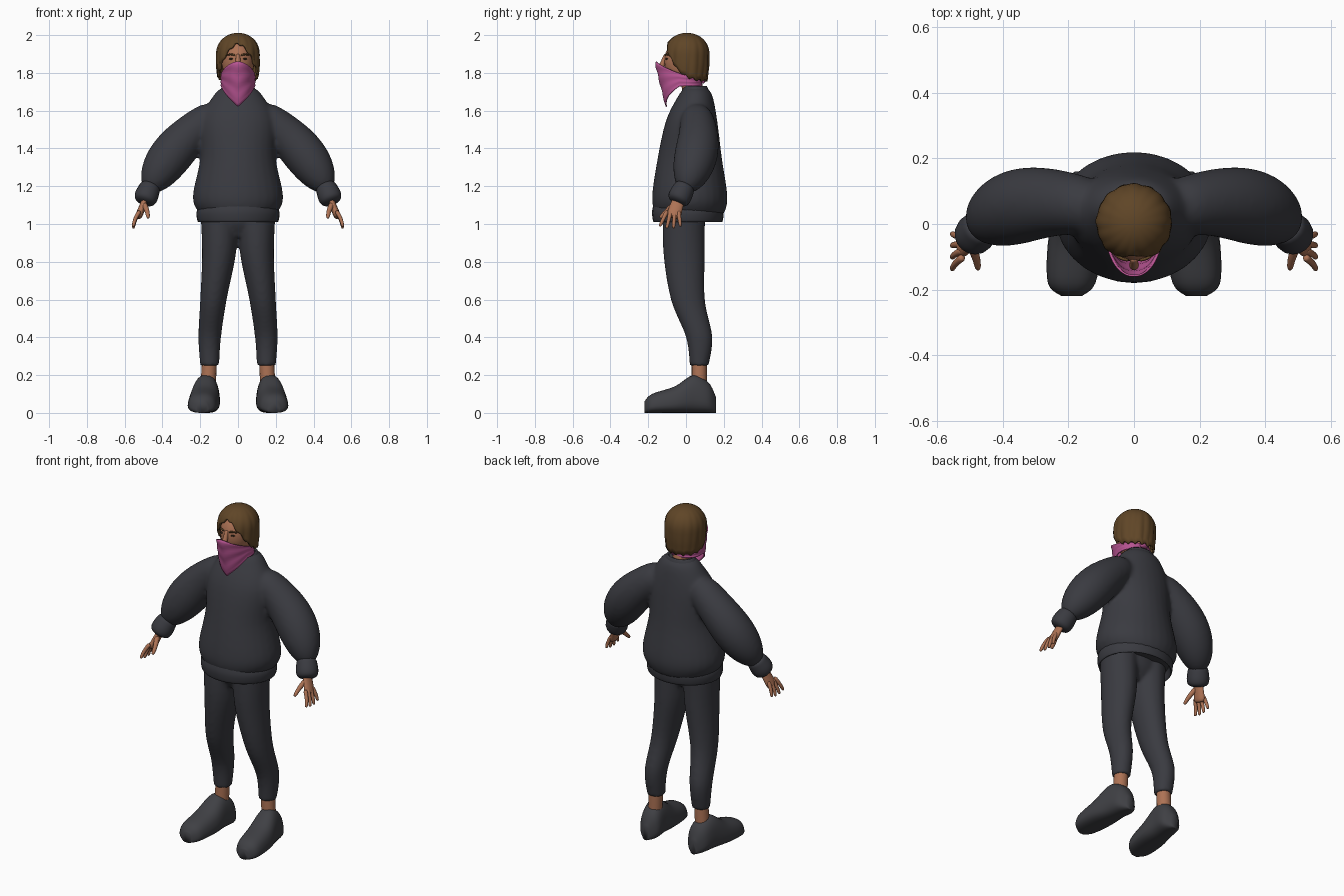
import bpy, bmesh
from math import sin, cos, exp, pi, radians, copysign
from mathutils import Vector, Matrix

if "Cube" in bpy.data.objects:
    bpy.data.objects.remove(bpy.data.objects["Cube"], do_unlink=True)

X_AXIS, Y_AXIS, Z_AXIS = Matrix.Identity(3)


def material(name, red, green, blue):
    mat = bpy.data.materials.new(name)
    mat.use_nodes = True
    mat.diffuse_color = (red, green, blue, 1)
    mat.node_tree.nodes["Principled BSDF"].inputs["Base Color"].default_value = mat.diffuse_color
    return mat


CLOTH = material("charcoal cloth", .042, .043, .052)
SHOE = material("charcoal shoe", .05, .051, .058)
SKIN = material("skin", .42, .17, .09)
HAIR = material("brown hair", .115, .06, .02)
PINK = material("pink scarf", .48, .09, .29)
DARK = material("dark eye", .03, .02, .01)


def add_rings(bm, rings, close_start=True, close_end=True):
    """Skin a list of closed point rings."""
    rows = [[bm.verts.new(point) for point in ring] for ring in rings]
    for upper, lower in zip(rows, rows[1:]):
        for i in range(len(upper)):
            bm.faces.new((upper[i - 1], upper[i], lower[i], lower[i - 1]))
    if close_start:
        bm.faces.new(rows[0])
    if close_end:
        bm.faces.new(rows[-1])


def oval(center, u, v, side, power=2, taper=0, count=28):
    """Superellipse ring, mirrored when side is negative."""
    ring = []
    for k in range(count):
        angle = 2 * pi * k / count
        c, s = [copysign(abs(w) ** (2 / power), w) for w in (cos(angle), sin(angle))]
        point = center + u * c * (1 - taper * s) + v * s
        ring.append((point.x * side, point.y, point.z))
    return ring


def spline(keys, steps=5):
    """Smooth sections passing through a few key sections."""
    keys = [Vector(key) for key in keys]
    padded = [keys[0]] + keys + [keys[-1]]
    result = []
    for a, b, c, d in zip(padded, padded[1:], padded[2:], padded[3:]):
        for j in range(steps):
            t = j / steps
            result.append(b + (c - a) * (t / 2) + (a * 2 - b * 5 + c * 4 - d) * (t * t / 2)
                          + (b * 3 - a - c * 3 + d) * (t ** 3 / 2))
    return result + [keys[-1]]


def stack(bm, keys, up=Y_AXIS, side=1, **shape):
    """Loft key sections of x, y, z, half width and half depth."""
    add_rings(bm, [oval(Vector(s[:3]), X_AXIS * s[3], up * s[4], side, **shape)
                   for s in spline(keys)])


def limb(bm, start, end, thick, thin, swell=0, bow=(0, 0, 0), flat=1, side=1, count=16):
    """Round-ended tube that may bow sideways and swell towards its end."""
    start, end, bow = Vector(start), Vector(end), Vector(bow)
    rings = []
    for j in range(count):
        t = (j + .5) / count
        center = start.lerp(end, t) + bow * sin(pi * t)
        tangent = (end - start + bow * pi * cos(pi * t)).normalized()
        u = Y_AXIS.cross(tangent).normalized()
        radius = thick + (thin - thick) * t + swell * sin(pi * t ** 1.5)
        radius *= (1 - (2 * t - 1) ** 8) ** .5
        rings.append(oval(center, u * radius * flat, tangent.cross(u) * radius, side, count=count))
    add_rings(bm, rings)


def ball(bm, center, size, side=1):
    x, y, z = center
    bmesh.ops.create_uvsphere(bm, u_segments=24, v_segments=16, radius=1,
                              matrix=Matrix.LocRotScale(Vector((x * side, y, z)), None, Vector(size)))


def finish(bm, name, mat, fuse=0, thickness=0):
    bmesh.ops.recalc_face_normals(bm, faces=bm.faces)
    mesh = bpy.data.meshes.new(name)
    bm.to_mesh(mesh)
    bm.free()
    mesh.materials.append(mat)
    mesh.shade_smooth()
    ob = bpy.data.objects.new(name, mesh)
    bpy.context.collection.objects.link(ob)
    if thickness:
        mod = ob.modifiers.new("thickness", "SOLIDIFY")
        mod.thickness, mod.offset = thickness, -1
    if fuse:
        mod = ob.modifiers.new("fuse", "REMESH")
        mod.mode, mod.voxel_size, mod.use_smooth_shade = "VOXEL", .011, True
        mod = ob.modifiers.new("soften", "SMOOTH")
        mod.factor, mod.iterations = .5, fuse


def part(name, mat, build, *args, **kwargs):
    bm = bmesh.new()
    build(bm, *args, **kwargs)
    finish(bm, name, mat)


# Sweater: torso and both sleeves fused together
bm = bmesh.new()
stack(bm, [(0, .02, 1.05, .2, .18), (0, .02, 1.14, .24, .2), (0, .02, 1.35, .2, .17),
           (0, .03, 1.55, .2, .135), (0, .05, 1.68, .13, .09), (0, .05, 1.72, .09, .06)])
for side in (1, -1):
    limb(bm, (.1, .05, 1.6), (.48, -.01, 1.17), .09, .055, swell=.045, bow=(.03, .04, .02),
         side=side, count=28)
finish(bm, "sweater", CLOTH, fuse=9)

# Ribbed hem, hollow underneath, and neck collar
part("sweater_hem", CLOTH, stack, [(0, .01, 1.11, .2, .18), (0, .01, 1.06, .22, .19),
                                   (0, .01, 1.01, .21, .18), (0, .01, 1.07, .19, .16)])
part("sweater_collar", CLOTH, stack, [(0, .05, 1.68, .11, .08), (0, .05, 1.73, .08, .06),
                                      (0, .05, 1.7, .06, .05)])

# Trousers: hips and both legs fused together
bm = bmesh.new()
stack(bm, [(0, -.01, .93, .1, .06), (0, -.01, 1, .16, .1), (0, -.01, 1.08, .17, .11)])
for side in (1, -1):
    stack(bm, [(.1, -.01, 1.08, .1, .11), (.1, -.01, .85, .09, .11), (.13, .01, .6, .07, .09),
               (.15, .07, .4, .06, .07), (.15, .07, .25, .05, .05)], side=side)
finish(bm, "trousers", CLOTH, fuse=5)

# Shoe sections: distance out, distance back, half width, half height
shoe = [(.16, .16, .02, .04), (.16, .12, .06, .08), (.17, .04, .07, .1), (.18, -.06, .08, .07),
        (.19, -.18, .07, .05), (.19, -.22, .03, .03)]

for side, label in ((1, "left"), (-1, "right")):
    part(label + "_cuff", CLOTH, limb, (.46, 0, 1.21), (.5, -.05, 1.11), .055, .05, swell=.01, side=side)
    part(label + "_ankle", SKIN, limb, (.15, .07, .3), (.16, .07, .1), .04, .04, side=side)
    part(label + "_shoe", SHOE, stack, [(x, y, h, w, h) for x, y, w, h in shoe],
         up=Z_AXIS, side=side, power=2.6, taper=.17)

    # Hand with four fingers and a thumb
    bm = bmesh.new()
    limb(bm, (.48, -.03, 1.16), (.53, -.07, 1.03), .03, .04, flat=.5, side=side)
    for i in range(4):
        limb(bm, (.52, -.1 + .02 * i, 1.07), (.555, -.14 + .037 * i, .97 + .01 * abs(i - 1.5)),
             .012, .008, bow=(.006, 0, 0), side=side)
    limb(bm, (.5, -.06, 1.11), (.475, -.14, 1.03), .016, .009, bow=(-.005, 0, 0), side=side)
    finish(bm, label + "_hand", SKIN)

    # Eye and brow
    part(label + "_eye", DARK, ball, (.035, -.1, 1.874), (.013, .01, .005), side=side)
    part(label + "_eyebrow", HAIR, limb, (.016, -.11, 1.893), (.06, -.092, 1.893), .005, .004,
         bow=(0, -.004, .005), side=side)

# Neck, head and nose
part("neck", SKIN, limb, (0, .05, 1.64), (0, .01, 1.84), .055, .055)
part("head", SKIN, ball, (0, -.01, 1.86), (.086, .105, .125))
part("nose", SKIN, limb, (0, -.105, 1.9), (0, -.13, 1.83), .01, .016)

# Hair: a combed cap whose lower edge frames the face
COLUMNS, ROWS = 96, 14
rings = []
for j in range(ROWS + 1):
    t = (j + .5) / (ROWS + .5)
    ring = []
    for k in range(COLUMNS):
        angle = 360 * k / COLUMNS - 180
        wave = sin(radians(angle) * 16 + 3 * t)
        bottom = 1.76 + .19 * exp(-(angle / 60) ** 2) + .006 * wave
        z = 2 - (2 - bottom) * t ** 1.8
        radius = (1 - max(0, (z - 1.89) / .11) ** 2.4) ** .5 - max(0, 1.84 - z)
        radius *= 1 + t * (.02 * wave + .015 * sin(radians(angle) * 9 - 4 * t))
        ring.append((.103 * radius * sin(radians(angle)),
                     .005 - .106 * radius * cos(radians(angle)), z))
    rings.append(ring)
bm = bmesh.new()
add_rings(bm, rings, close_end=False)
finish(bm, "hair", HAIR, thickness=.012)

# Scarf: covers the lower face, hangs to a point in front, ties behind
rings = []
for j in range(ROWS + 1):
    ring = []
    for k in range(COLUMNS):
        angle = abs(360 * k / COLUMNS - 180)
        turn = 2 * pi * k / COLUMNS - pi
        high = 1.77 + .09 * exp(-(angle / 70) ** 2)
        low = 1.62 + .11 * min(1, angle / 75)
        z = high + (low - high) * j / ROWS
        fold = 1 + .014 * sin(j * 1.2 + angle / 22)
        depth = .16 - max(0, 1.83 - z) / 4 if angle < 90 else .085
        ring.append((.092 * fold * sin(turn), -depth * fold * cos(turn), z))
    rings.append(ring)
bm = bmesh.new()
add_rings(bm, rings, close_start=False, close_end=False)
finish(bm, "scarf", PINK, thickness=.006)
part("scarf_knot", PINK, limb, (-.03, .09, 1.765), (.03, .09, 1.755), .009, .009, swell=.005)
